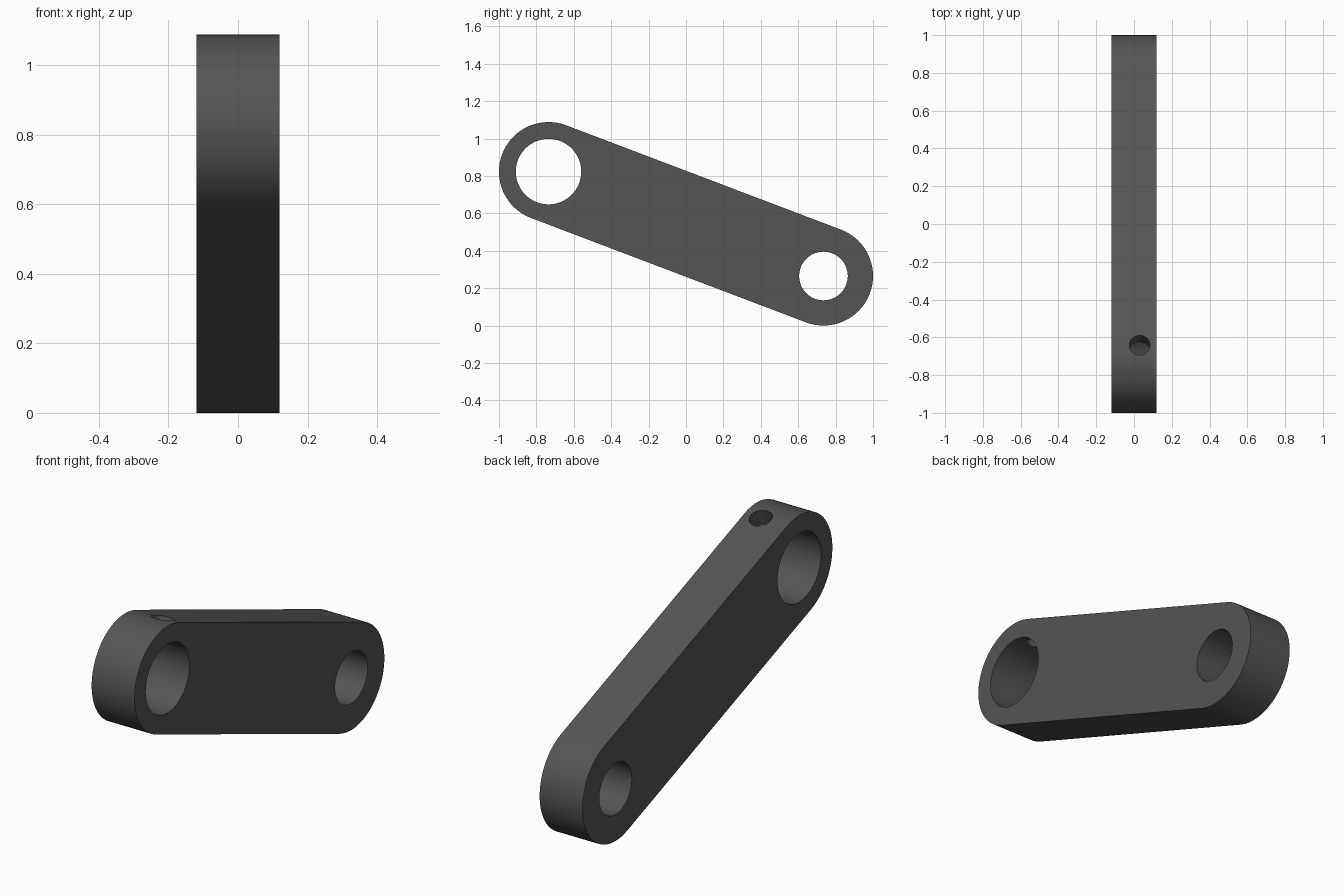
import bpy, bmesh, math
from mathutils import Vector, Matrix

if "Cube" in bpy.data.objects:
    bpy.data.objects.remove(bpy.data.objects["Cube"])

HALF_W = 0.12                       # half thickness along x
R_END = 0.265                       # rounded end radius
BIG = Vector((0, -0.735, 0.823))    # centre of the large bore
SMALL = Vector((0, 0.735, 0.265))   # centre of the small bore
SEG = 64

dark = bpy.data.materials.new("dark_grey")
dark.diffuse_color = (0.09, 0.09, 0.09, 1)
dark.use_nodes = True
dark.node_tree.nodes["Principled BSDF"].inputs["Base Color"].default_value = dark.diffuse_color

axis = (SMALL - BIG).normalized()
normal = Vector((0, -axis.z, axis.y))   # upward side of the bar


def make_object(name, bm):
    bmesh.ops.recalc_face_normals(bm, faces=bm.faces)
    mesh = bpy.data.meshes.new(name)
    bm.to_mesh(mesh)
    bm.free()
    mesh.materials.append(dark)
    obj = bpy.data.objects.new(name, mesh)
    bpy.context.collection.objects.link(obj)
    return obj


def cutter(name, centre, direction, radius, depth):
    bm = bmesh.new()
    rot = direction.to_track_quat('Z', 'Y').to_matrix().to_4x4()
    bmesh.ops.create_cone(bm, cap_ends=True, segments=SEG, radius1=radius,
                          radius2=radius, depth=depth,
                          matrix=Matrix.Translation(centre) @ rot)
    obj = make_object(name, bm)
    obj.hide_render = True
    return obj


# Link bar: rounded-end profile extruded along x
bm = bmesh.new()
profile = []
for centre, start in ((SMALL, math.pi / 2), (BIG, -math.pi / 2)):
    for i in range(SEG // 2 + 1):
        a = start - math.pi * i / (SEG // 2)
        profile.append(centre + R_END * (math.cos(a) * axis + math.sin(a) * normal))
face = bm.faces.new([bm.verts.new(p - Vector((HALF_W, 0, 0))) for p in profile])
ext = bmesh.ops.extrude_face_region(bm, geom=[face])
bmesh.ops.translate(bm, vec=(2 * HALF_W, 0, 0),
                    verts=[v for v in ext["geom"] if isinstance(v, bmesh.types.BMVert)])
bar = make_object("link_bar", bm)

# Two bores and a set-screw hole running into the large bore
x_dir = Vector((1, 0, 0))
cutters = [
    cutter("large_bore_cutter", BIG, x_dir, 0.175, 0.6),
    cutter("small_bore_cutter", SMALL, x_dir, 0.13, 0.6),
    cutter("screw_hole_cutter", BIG + normal * 0.2 + x_dir * 0.03, normal, 0.055, 0.3),
]
bpy.context.view_layer.objects.active = bar
bar.select_set(True)
for c in cutters:
    mod = bar.modifiers.new(c.name, 'BOOLEAN')
    mod.operation = 'DIFFERENCE'
    mod.solver = 'EXACT'
    mod.object = c
    bpy.ops.object.modifier_apply(modifier=mod.name)
for c in cutters:
    bpy.data.objects.remove(c, do_unlink=True)

bpy.ops.object.select_all(action='DESELECT')
bar.select_set(True)
bpy.ops.object.shade_smooth_by_angle(angle=math.radians(30))
